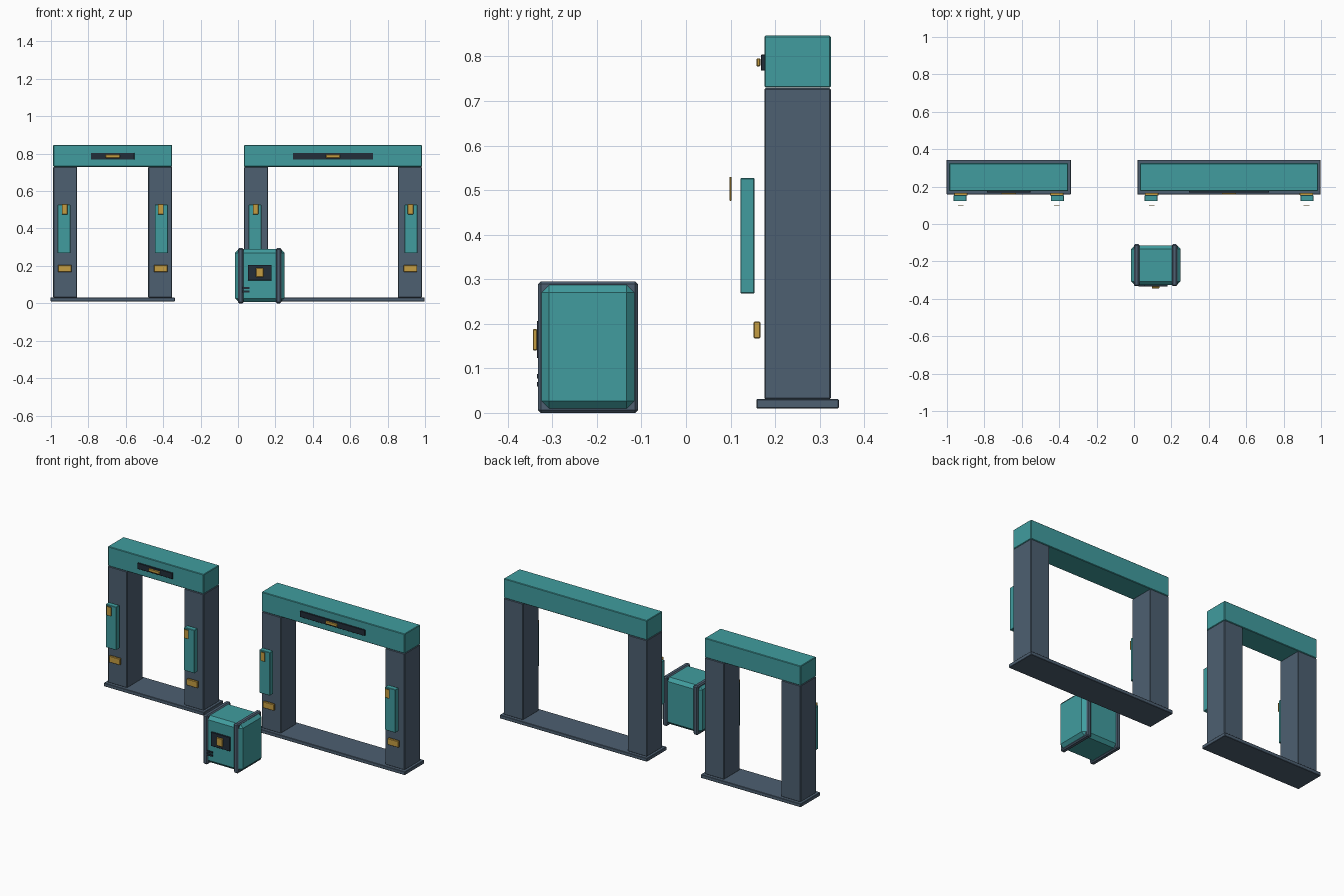
import bpy, bmesh

if "Cube" in bpy.data.objects:
    bpy.data.objects.remove(bpy.data.objects["Cube"])


def material(name, rgb):
    m = bpy.data.materials.new(name)
    m.diffuse_color = (*rgb, 1)
    m.use_nodes = True
    m.node_tree.nodes["Principled BSDF"].inputs["Base Color"].default_value = m.diffuse_color
    return m


TEAL = material("teal_paint", (0.052, 0.335, 0.345))
SLATE = material("slate_metal", (0.074, 0.115, 0.165))
DARK = material("dark_panel", (0.016, 0.026, 0.040))
GOLD = material("gold_light", (0.56, 0.34, 0.055))


def box(name, x, y, z, mat, bevel=0.002):
    """Chamfered box from (min, max) ranges on each axis."""
    bm = bmesh.new()
    bmesh.ops.create_cube(bm, size=1)
    for v in bm.verts:
        v.co = [r[0] if c < 0 else r[1] for c, r in zip(v.co, (x, y, z))]
    if bevel:
        bmesh.ops.bevel(bm, geom=bm.edges[:], offset=bevel, segments=1,
                        profile=0.5, affect='EDGES')
    me = bpy.data.meshes.new(name)
    bm.to_mesh(me)
    bm.free()
    me.materials.append(mat)
    ob = bpy.data.objects.new(name, me)
    bpy.context.collection.objects.link(ob)
    return ob


def around(c, half):
    return (c - half, c + half)


def gate(name, cx, half, plate_half):
    # sill and lintel
    box(name + "_sill", around(cx, half + 0.014), (0.158, 0.343), (0.01, 0.031), SLATE)
    box(name + "_lintel", around(cx, half), (0.176, 0.325), (0.73, 0.847), TEAL, 0.003)
    # sign strip with lamp
    box(name + "_lintel_strip", around(cx, plate_half), (0.168, 0.177), (0.769, 0.804), DARK, 0.001)
    box(name + "_lintel_lamp", around(cx, 0.038), (0.158, 0.167), (0.778, 0.796), GOLD)
    for side, s in (("left", -1), ("right", 1)):
        px = cx + s * (half - 0.064)
        n = name + "_" + side
        box(n + "_post", around(px, 0.064), (0.176, 0.325), (0.03, 0.729), SLATE, 0.003)
        # floating door panel, handle and low marker
        box(n + "_panel", around(px + s * 0.006, 0.035), (0.122, 0.154), (0.268, 0.527), TEAL)
        box(n + "_handle", around(px + s * 0.003, 0.015), (0.098, 0.102), (0.476, 0.53), GOLD, 0.001)
        box(n + "_marker", around(px + s * 0.003, 0.036), (0.152, 0.167), (0.167, 0.205), GOLD)


gate("narrow_gate", -0.67, 0.318, 0.116)
gate("wide_gate", 0.508, 0.475, 0.214)

# crate body and two bands wrapped around it
box("crate_body", (-0.015, 0.249), (-0.326, -0.114), (0.008, 0.289), TEAL, 0.019)
for side, bx in (("left", 0.014), ("right", 0.217)):
    box("crate_band_" + side, around(bx, 0.0145), (-0.332, -0.108), (0.0, 0.295), SLATE, 0.006)

# crate front display, button and vents
box("crate_display", (0.053, 0.180), (-0.335, -0.325), (0.123, 0.206), DARK, 0.001)
box("crate_button", (0.096, 0.136), (-0.344, -0.334), (0.14, 0.188), GOLD)
for i, z in enumerate((0.064, 0.082)):
    box("crate_vent_%d" % (i + 1), (0.024, 0.061), (-0.334, -0.325), around(z, 0.005), DARK, 0)
